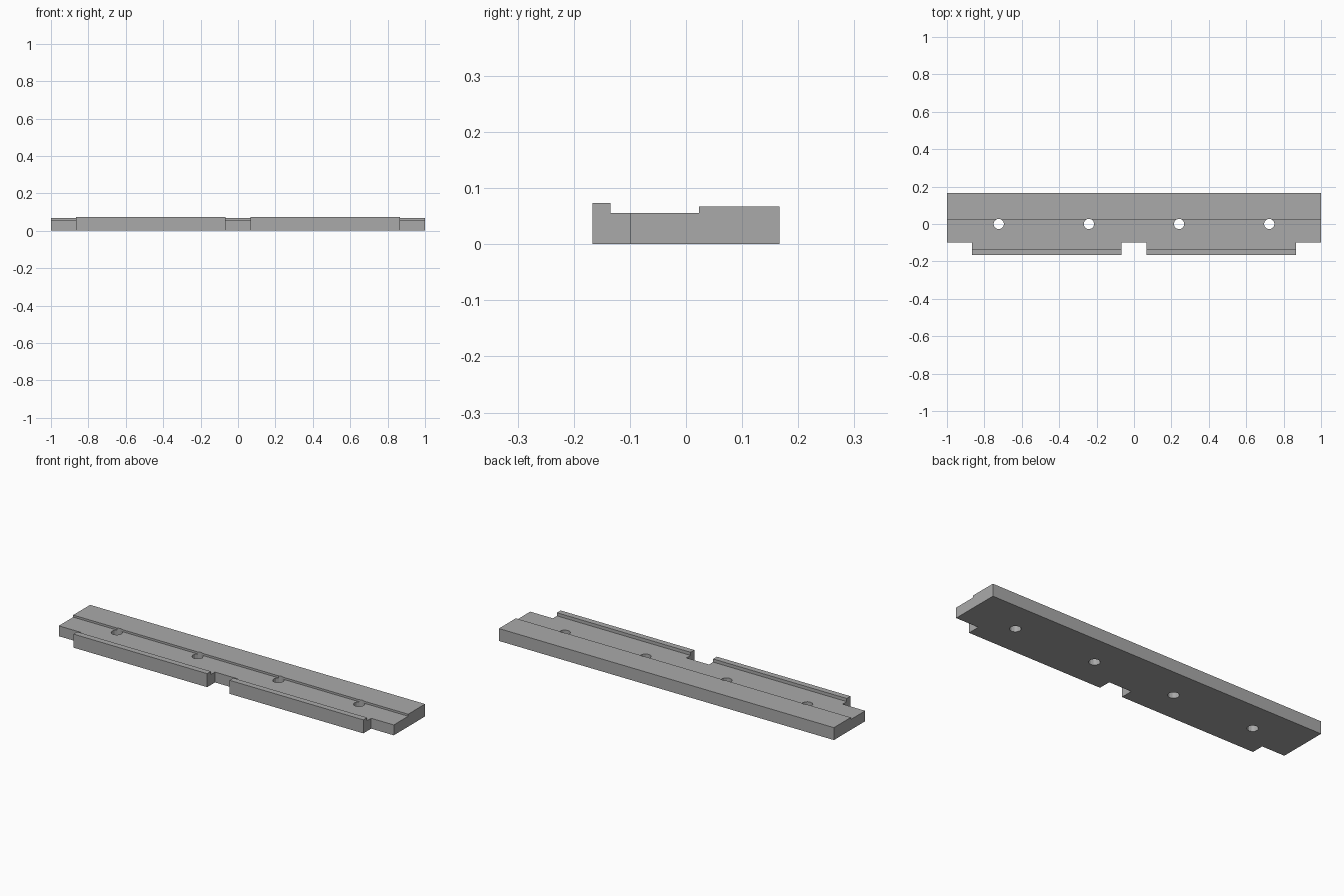
import bpy
import bmesh

cube = bpy.data.objects.get("Cube")
if cube:
    bpy.data.objects.remove(cube, do_unlink=True)

grey = bpy.data.materials.new("plain grey")
grey.use_nodes = True
colour = (0.4, 0.4, 0.4, 1)
grey.diffuse_color = colour
grey.node_tree.nodes["Principled BSDF"].inputs["Base Color"].default_value = colour


def extrude_profile(name, points, x0, x1):
    """Extrude a (y, z) outline along x."""
    bm = bmesh.new()
    face = bm.faces.new([bm.verts.new((x0, y, z)) for y, z in points])
    new = bmesh.ops.extrude_face_region(bm, geom=[face])["geom"]
    verts = [v for v in new if isinstance(v, bmesh.types.BMVert)]
    bmesh.ops.translate(bm, vec=(x1 - x0, 0, 0), verts=verts)
    bmesh.ops.recalc_face_normals(bm, faces=bm.faces)
    mesh = bpy.data.meshes.new(name)
    bm.to_mesh(mesh)
    bm.free()
    obj = bpy.data.objects.new(name, mesh)
    bpy.context.collection.objects.link(obj)
    mesh.materials.append(grey)
    return obj


def cut(target, cutter):
    """Subtract the cutter and remove it."""
    mod = target.modifiers.new("cut", "BOOLEAN")
    mod.operation = "DIFFERENCE"
    mod.solver = "EXACT"
    mod.object = cutter
    cutter.hide_render = True
    bpy.context.view_layer.objects.active = target
    bpy.ops.object.modifier_apply(modifier=mod.name)
    bpy.data.objects.remove(cutter, do_unlink=True)


# Stepped rail: front lip, shallow channel, raised back strip
back, channel, strip, lip = 0.167, 0.056, 0.067, 0.073
rail = extrude_profile("mounting_rail", [
    (-back, 0), (back, 0), (back, strip), (0.023, strip),
    (0.023, channel), (-0.135, channel), (-0.135, lip), (-back, lip)], -1, 1)

# Front notches at both ends and in the middle
notch = [(-0.3, -0.1), (-0.1, -0.1), (-0.1, 0.2), (-0.3, 0.2)]
for x0, x1 in ((-1.1, -0.865), (-0.067, 0.067), (0.865, 1.1)):
    cut(rail, extrude_profile("notch_cutter", notch, x0, x1))

# Four evenly spaced screw holes
for i in range(4):
    bpy.ops.mesh.primitive_cylinder_add(
        vertices=12, radius=0.028, depth=0.4, location=(0.482 * (i - 1.5), 0, 0))
    hole = bpy.context.object
    hole.name = "hole_cutter"
    hole.data.materials.append(grey)
    cut(rail, hole)
